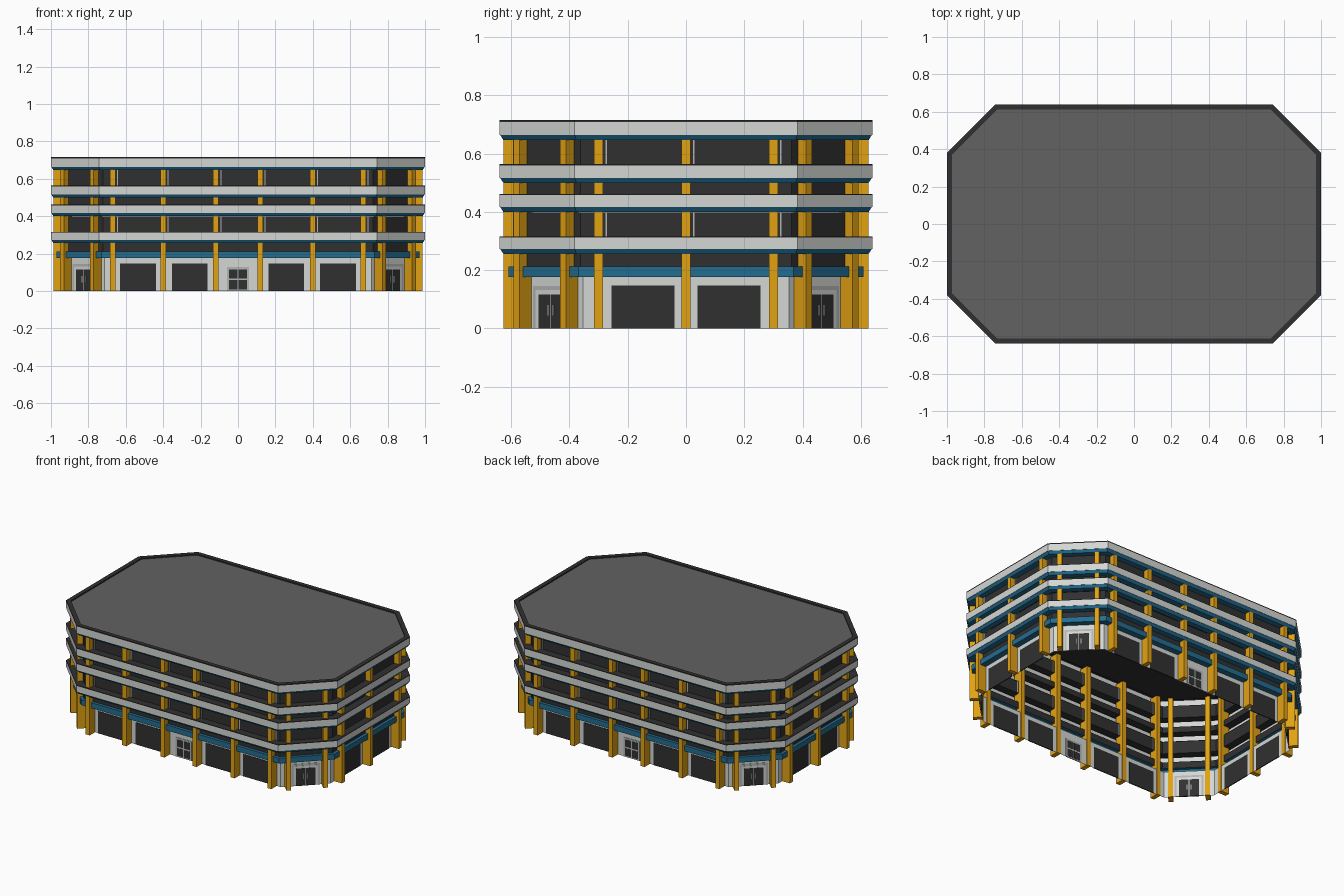
import bpy, bmesh, math
from mathutils import Vector, Matrix

if "Cube" in bpy.data.objects:
    bpy.data.objects.remove(bpy.data.objects["Cube"])


def material(name, r, g, b):
    m = bpy.data.materials.new(name)
    lin = [((c / 255 + 0.055) / 1.055) ** 2.4 for c in (r, g, b)]
    m.diffuse_color = (*lin, 1)
    m.use_nodes = True
    m.node_tree.nodes["Principled BSDF"].inputs["Base Color"].default_value = m.diffuse_color
    return m


WHITE = material("white_panel", 212, 215, 212)
BLUE = material("blue_trim", 36, 108, 143)
GOLD = material("gold_column", 226, 162, 20)
DARK = material("dark_glass", 48, 48, 48)
ROOF = material("roof_gray", 98, 98, 98)
GRAY = material("frame_gray", 178, 181, 180)

HX, HY, CX, CY = 1.0, 0.64, 0.742, 0.382   # half sizes and chamfer corners


def octagon(d):
    """Corner points of the plan, moved inwards by d."""
    k = d * math.tan(math.pi / 8)
    x, y, cx, cy = HX - d, HY - d, CX - k, CY - k
    return [(cx, -y), (x, -cy), (x, cy), (cx, y),
            (-cx, y), (-x, cy), (-x, -cy), (-cx, -y)]


def finish(name, bm, mats):
    me = bpy.data.meshes.new(name)
    bm.to_mesh(me)
    bm.free()
    for m in mats:
        me.materials.append(m)
    ob = bpy.data.objects.new(name, me)
    bpy.context.collection.objects.link(ob)
    return ob


def ring(name, profile, mats, cap=None):
    """Sweep (inset, z) points round the plan; mats gives one colour per strip."""
    bm = bmesh.new()
    loops = [[bm.verts.new((x, y, z)) for x, y in octagon(d)] for d, z in profile]
    slots = list(dict.fromkeys(mats + ([cap] if cap else [])))
    for a, b, m in zip(loops, loops[1:], mats):
        for i in range(8):
            j = (i + 1) % 8
            f = bm.faces.new((a[i], a[j], b[j], b[i]))
            f.material_index = slots.index(m)
    if cap:
        bm.faces.new(loops[-1]).material_index = slots.index(cap)
    return finish(name, bm, slots)


# Sides of the building: centre point on the outer edge and outward normal
mx, my = (HX + CX) / 2, (HY + CY) / 2
LONG = [(Vector((0, s * HY, 0)), Vector((0, s, 0))) for s in (-1, 1)]
SHORT = [(Vector((s * HX, 0, 0)), Vector((s, 0, 0))) for s in (-1, 1)]
CORNER = [(Vector((a * mx, b * my, 0)), Vector((a, b, 0)).normalized())
          for a in (-1, 1) for b in (-1, 1)]
parts = {}


def box(name, mat, side, u, width, z0, z1, d0, d1):
    """Box on a side: u along it, insets d0 (outer) to d1 (inner)."""
    c, n = side
    t = Vector((-n.y, n.x, 0))
    p = c + t * u - n * (d0 + d1) / 2 + Vector((0, 0, (z0 + z1) / 2))
    rot = Matrix((t, n, (0, 0, 1))).transposed().to_4x4()
    bm = parts.setdefault(name, (bmesh.new(), mat))[0]
    size = Matrix.Diagonal((width, d1 - d0, z1 - z0, 1))
    bmesh.ops.create_cube(bm, size=1, matrix=Matrix.Translation(p) @ rot @ size)


WALL, GLASS = 0.07, 0.05    # insets of ground wall and upper glazing

# Ground wall with blue fascia above it
ring("ground_wall", [(WALL, 0), (WALL, 0.176)], [WHITE])
ring("blue_fascia", [(WALL, 0.176), (0.03, 0.176), (0.03, 0.212), (GLASS, 0.212)],
     [BLUE, BLUE, BLUE])

# Dark recessed glazing between the parapet bands
for i, (z0, z1) in enumerate([(0.212, 0.256), (0.316, 0.398), (0.462, 0.5), (0.564, 0.647)]):
    ring(f"glazing_{i + 1}", [(GLASS, z0), (GLASS, z1)], [DARK])

# Parapet bands: blue sloped underside, white face, dark top edge
for i, (z0, z1) in enumerate([(0.256, 0.316), (0.4, 0.462), (0.5, 0.564)]):
    ring(f"parapet_band_{i + 1}",
         [(GLASS, z0), (0.013, z0), (0.002, z0 + 0.017), (0, z0 + 0.017),
          (0, z1 - 0.004), (0, z1), (GLASS, z1)],
         [BLUE, BLUE, WHITE, WHITE, DARK, DARK])

# Top band with roof edge and roof deck, and a dark ceiling below
ring("roof_band",
     [(GLASS, 0.647), (0.013, 0.647), (0.002, 0.664), (0, 0.664), (0, 0.709),
      (0, 0.716), (0.028, 0.716), (0.028, 0.708)],
     [BLUE, BLUE, WHITE, WHITE, DARK, DARK, DARK], cap=ROOF)
ring("ceiling", [(0.03, 0.7), (0.031, 0.7)], [DARK], cap=DARK)

# Full-height columns
for sides, spots in ((LONG, (-0.67, -0.4, -0.118, 0.118, 0.4, 0.67)),
                     (SHORT, (-0.3, 0, 0.3)), (CORNER, (-0.113, 0.113))):
    for s in sides:
        for u in spots:
            box("columns", GOLD, s, u, 0.03, 0, 0.69, 0.013, 0.075)
            if sides is not CORNER:      # slim window jambs beside columns
                for z0, z1 in ((0.316, 0.398), (0.564, 0.647)):
                    box("window_jambs", GRAY, s, u + 0.026, 0.005, z0, z1, GLASS - 0.003, GLASS + 0.003)


def plate(name, mat, s, u, w, z0, z1, layer):
    """Thin plate set on the ground wall, visible from both faces."""
    e = 0.003 + 0.001 * layer
    box(name, mat, s, u, w, z0, z1, WALL - e, WALL + e)


# Large shop windows
for sides, spots, w in ((LONG, (0.258, 0.535), 0.192), (SHORT, (0.148,), 0.216)):
    for s in sides:
        for u in spots:
            for m in (-1, 1):
                plate("shop_windows", DARK, s, m * u, w, 0, 0.147, 0)

# Central windows with a cross bar on the long sides
for s in LONG:
    plate("centre_surround", GRAY, s, 0, 0.12, 0, 0.128, 0)
    for x in (-0.026, 0.026):
        plate("centre_panes", DARK, s, x, 0.044, 0.008, 0.058, 1)
        plate("centre_panes", DARK, s, x, 0.044, 0.068, 0.116, 1)

# Double doors on the chamfered corners
for s in CORNER:
    plate("door_surround", GRAY, s, 0, 0.175, 0, 0.145, -1)
    plate("door_frame", WHITE, s, 0, 0.15, 0, 0.132, 0)
    for x in (-0.031, 0.031):
        plate("door_leaves", DARK, s, x, 0.058, 0, 0.116, 1)
        plate("door_handles", GRAY, s, x * 0.4, 0.005, 0.045, 0.08, 1.8)

for name, (bm, mat) in parts.items():
    finish(name, bm, [mat])
